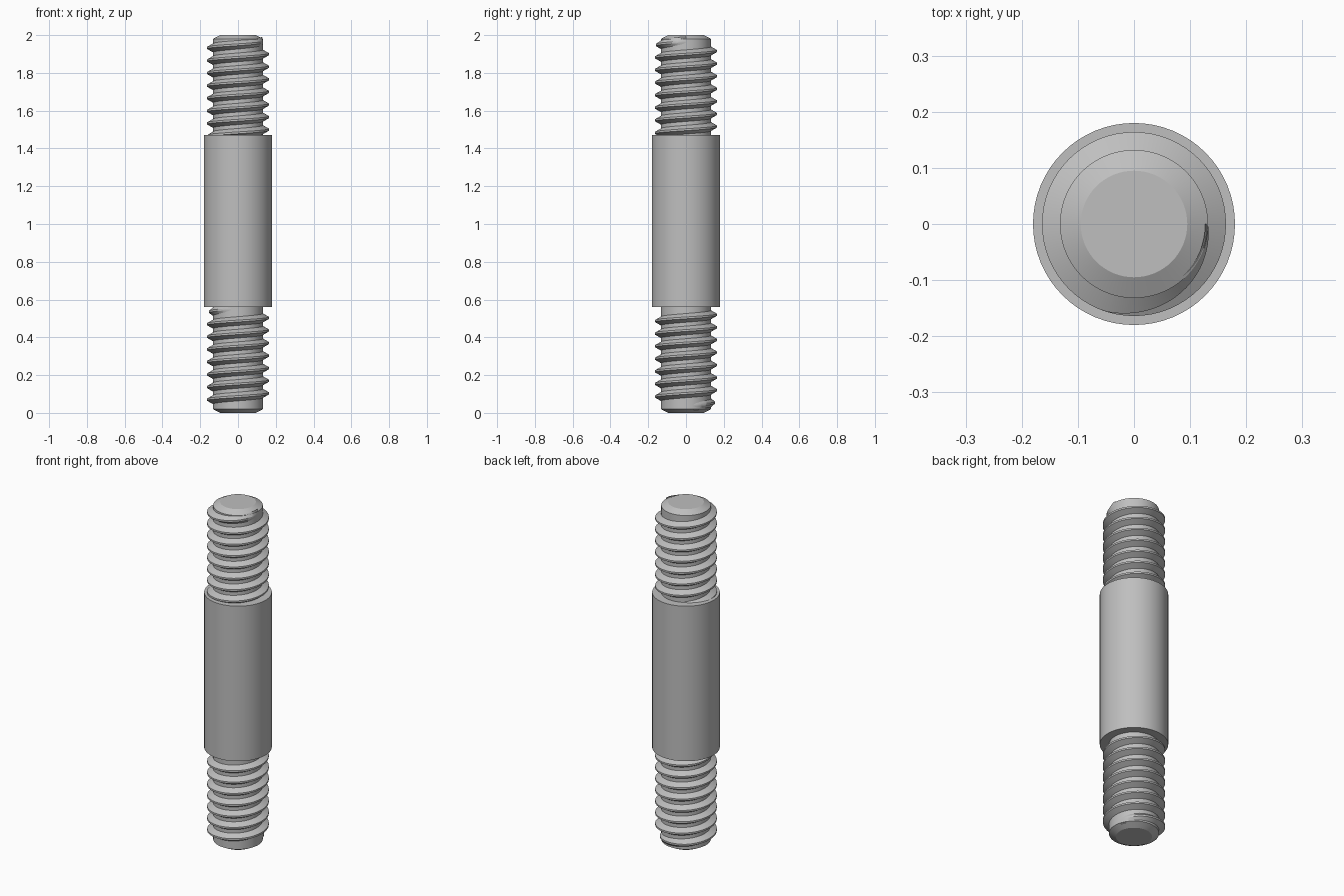
import bpy, bmesh
from math import cos, sin, pi, radians

if "Cube" in bpy.data.objects:
    bpy.data.objects.remove(bpy.data.objects["Cube"])

steel = bpy.data.materials.new("grey steel")
steel.use_nodes = True
GREY = (0.52, 0.52, 0.52, 1)
steel.diffuse_color = GREY
steel.node_tree.nodes["Principled BSDF"].inputs["Base Color"].default_value = GREY

SEG = 64
CORE, CREST, SHANK = 0.132, 0.164, 0.18
SHANK_LOW, SHANK_HIGH = 0.56, 1.47
PITCH = 0.0666


def finish(name, bm):
    bmesh.ops.recalc_face_normals(bm, faces=bm.faces)
    mesh = bpy.data.meshes.new(name)
    bm.to_mesh(mesh)
    bm.free()
    mesh.materials.append(steel)
    obj = bpy.data.objects.new(name, mesh)
    bpy.context.collection.objects.link(obj)
    bpy.ops.object.select_all(action="DESELECT")
    obj.select_set(True)
    bpy.context.view_layer.objects.active = obj
    bpy.ops.object.shade_smooth_by_angle(angle=radians(25))


def lathe(name, profile):
    """Solid of revolution about z from (radius, height) points, capped."""
    bm = bmesh.new()
    rings = [[bm.verts.new((r * cos(2 * pi * i / SEG), r * sin(2 * pi * i / SEG), z))
              for i in range(SEG)] for r, z in profile]
    for low, high in zip(rings, rings[1:]):
        for i in range(SEG):
            j = (i + 1) % SEG
            bm.faces.new((low[i], low[j], high[j], high[i]))
    bm.faces.new(rings[0])
    bm.faces.new(rings[-1])
    finish(name, bm)


def thread(name, z_zero, first, last, fade):
    """Helical ridge; z_zero is the crest height at turn 0, fading at both ends."""
    bm = bmesh.new()
    steps = round((last - first) * SEG)
    rows = []
    for k in range(steps + 1):
        turn = first + k / SEG
        grow = max(0.0, min(1, (turn - first) / fade, (last - turn) / fade))
        tip = CORE + (CREST - CORE) * grow
        a = 2 * pi * turn
        row = []
        for r, dz in ((CORE - 0.005, -0.026), (tip, -0.005),
                      (tip, 0.005), (CORE - 0.005, 0.026)):
            row.append(bm.verts.new((r * cos(a), r * sin(a), z_zero + PITCH * turn + dz)))
        rows.append(row)
    for a, b in zip(rows, rows[1:]):
        for i in range(4):
            j = (i + 1) % 4
            bm.faces.new((a[i], a[j], b[j], b[i]))
    bm.faces.new(rows[0])
    bm.faces.new(rows[-1])
    finish(name, bm)


# Plain central shank
lathe("shank", [(SHANK, SHANK_LOW), (SHANK, SHANK_HIGH)])

# Chamfered cores at each end
lathe("lower_core", [(0.095, 0), (CORE, 0.02), (CORE, SHANK_LOW + 0.01)])
lathe("upper_core", [(CORE, SHANK_HIGH - 0.01), (CORE, 1.98), (0.095, 2)])

# Helical threads, running out before the tips
thread("lower_thread", 0.503, -6.95, 0.7, 0.3)
thread("upper_thread", 1.899, -6.75, 1.0, 0.3)
